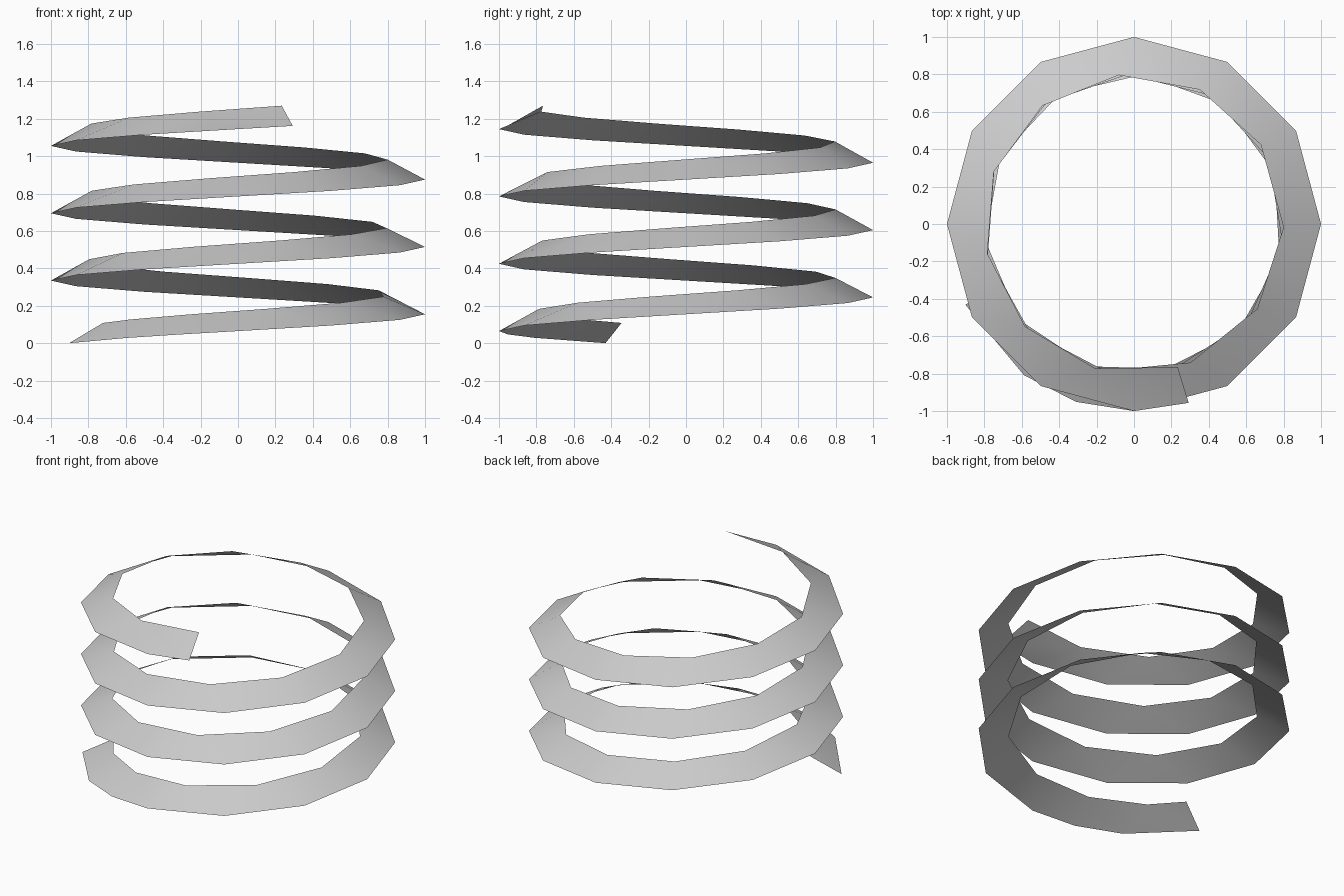
import bpy
import bmesh
from math import radians, cos, sin

cube = bpy.data.objects.get("Cube")
if cube:
    bpy.data.objects.remove(cube, do_unlink=True)

START, END = 205.5, 1367
PITCH = 0.36          # rise per turn
OUTER, INNER = 1.0, 0.80
LIFT = 0.108          # inner edge sits higher than the outer edge


def spread(first, last, steps):
    return [first + (last - first) * i / steps for i in range(steps + 1)]


# Angles of the two ribbon edges, in degrees along the coil
outer_angles = [START, 234, 252] + spread(270, 1350, 36) + [END]
inner_angles = [START, 224, 251, 280.5, 313.7, 346.5] + spread(380, 1112, 22) + spread(1112, END, 8)[1:]

bm = bmesh.new()


def edge_verts(angles, radius, lift):
    return [bm.verts.new((radius * cos(radians(a)), radius * sin(radians(a)),
                          lift + PITCH * (a - START) / 360)) for a in angles]


outer = edge_verts(outer_angles, OUTER, 0)
inner = edge_verts(inner_angles, INNER, LIFT)

# Stitch the edges together, always advancing the one that lags behind
i = j = 0
while i < len(outer) - 1 or j < len(inner) - 1:
    next_out = outer_angles[i + 1] if i < len(outer) - 1 else END + 1
    next_in = inner_angles[j + 1] if j < len(inner) - 1 else END + 1
    if next_out <= next_in:
        bm.faces.new((outer[i], outer[i + 1], inner[j]))
        i += 1
    else:
        bm.faces.new((outer[i], inner[j + 1], inner[j]))
        j += 1

for face in bm.faces:
    face.smooth = True

mesh = bpy.data.meshes.new("spiral_ribbon")
bm.to_mesh(mesh)
bm.free()
ribbon = bpy.data.objects.new("spiral_ribbon", mesh)
bpy.context.collection.objects.link(ribbon)

# Plain grey material
grey = bpy.data.materials.new("light_grey")
grey.use_nodes = True
colour = (0.6, 0.6, 0.6, 1)
grey.diffuse_color = colour
grey.node_tree.nodes["Principled BSDF"].inputs["Base Color"].default_value = colour
mesh.materials.append(grey)
